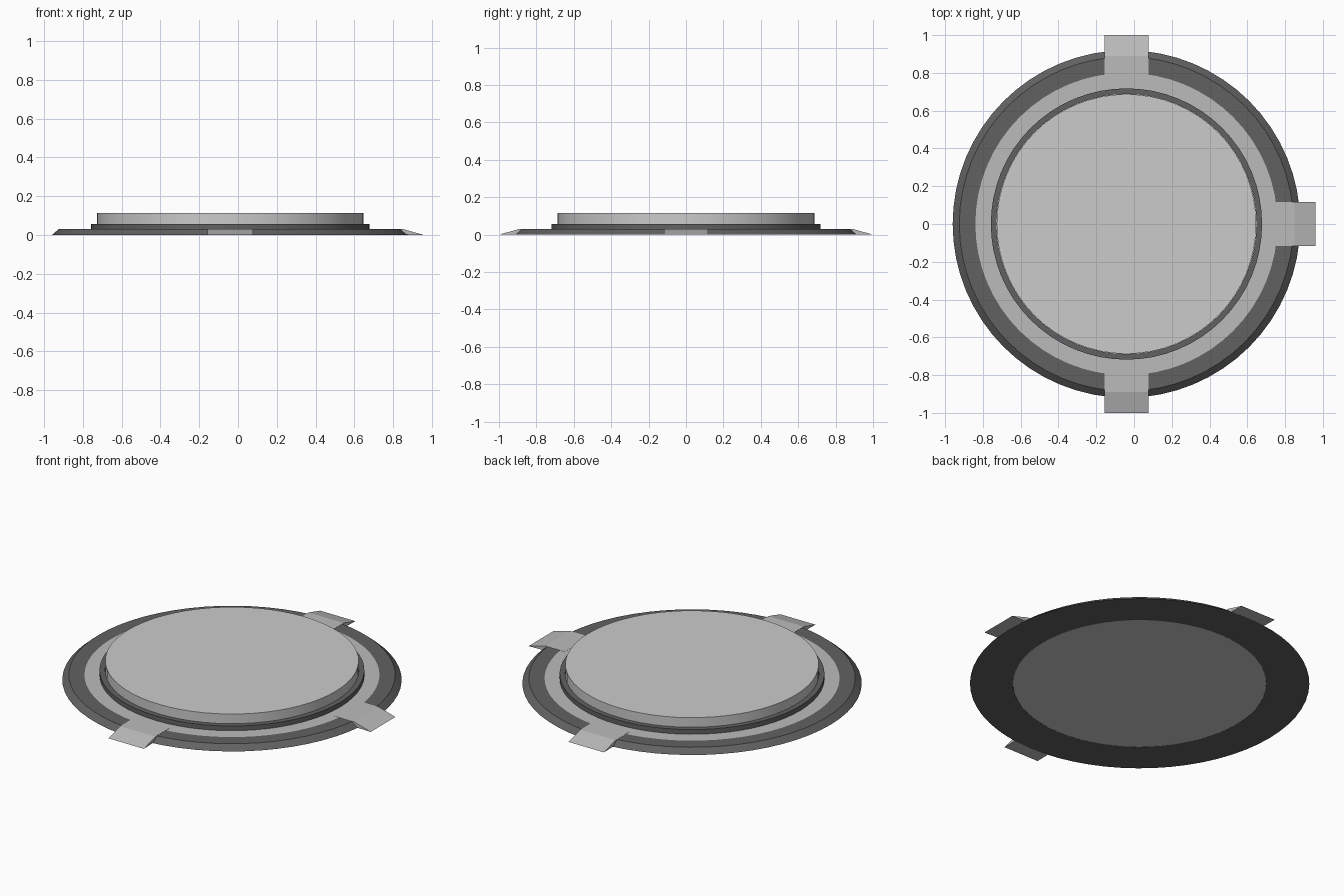
import bpy, bmesh
from math import cos, sin, pi, radians

if "Cube" in bpy.data.objects:
    bpy.data.objects.remove(bpy.data.objects["Cube"])

CX = -0.04      # centre of the round body
SIDES = 64


def material(name, rgba):
    m = bpy.data.materials.new(name)
    m.diffuse_color = rgba
    m.use_nodes = True
    m.node_tree.nodes["Principled BSDF"].inputs["Base Color"].default_value = m.diffuse_color
    return m


dark = material("dark_grey", (0.12, 0.12, 0.12, 1))
light = material("light_grey", (0.5, 0.5, 0.5, 1))
clear = material("frosted_clear", (0.8, 0.8, 0.8, 0.85))


def finish(name, bm, mats, smooth=False):
    bmesh.ops.recalc_face_normals(bm, faces=bm.faces)
    me = bpy.data.meshes.new(name)
    bm.to_mesh(me)
    bm.free()
    for m in mats:
        me.materials.append(m)
    ob = bpy.data.objects.new(name, me)
    ob.location.x = CX
    bpy.context.collection.objects.link(ob)
    if smooth:
        bpy.ops.object.select_all(action='DESELECT')
        ob.select_set(True)
        bpy.context.view_layer.objects.active = ob
        bpy.ops.object.shade_smooth_by_angle(angle=radians(30))
    return ob


def lathe_ring(name, profile, slots, mats):
    """Revolve a closed (radius, z) profile; slots gives each segment's material."""
    bm = bmesh.new()
    rings = [[bm.verts.new((r * cos(2 * pi * i / SIDES), r * sin(2 * pi * i / SIDES), z))
              for r, z in profile] for i in range(SIDES)]
    n = len(profile)
    for i in range(SIDES):
        a, b = rings[i], rings[(i + 1) % SIDES]
        for j in range(n):
            k = (j + 1) % n
            bm.faces.new((a[j], b[j], b[k], a[k])).material_index = slots[j]
    return finish(name, bm, mats, True)


# Bezel: bevelled rim, painted flat band, raised collar, open centre
lathe_ring("bezel",
           [(0.688, 0), (0.92, 0), (0.885, 0.03), (0.80, 0.03),
            (0.718, 0.03), (0.718, 0.058), (0.688, 0.058)],
           [0, 0, 0, 1, 0, 0, 0], [dark, light])

# Translucent lens filling the centre
bm = bmesh.new()
bmesh.ops.create_cone(bm, cap_ends=True, segments=SIDES,
                      radius1=0.687, radius2=0.687, depth=0.115)
bmesh.ops.translate(bm, verts=bm.verts, vec=(0, 0, 0.0575))
finish("lens", bm, [clear], True)


# Wedge tabs at right, back and front
def tab(name, angle):
    bm = bmesh.new()
    profile = [(0.76, 0.031), (0.89, 0.031), (1.0, 0), (0.905, 0.002),
               (0.88, 0.02), (0.76, 0.02)]
    a, b = [[bm.verts.new((r, y, z)) for r, z in profile] for y in (-0.117, 0.117)]
    bm.faces.new(a)
    bm.faces.new(b)
    for j in range(len(profile)):
        k = (j + 1) % len(profile)
        bm.faces.new((a[j], a[k], b[k], b[j]))
    finish(name, bm, [light]).rotation_euler.z = angle


tab("right_tab", 0)
tab("back_tab", pi / 2)
tab("front_tab", -pi / 2)
